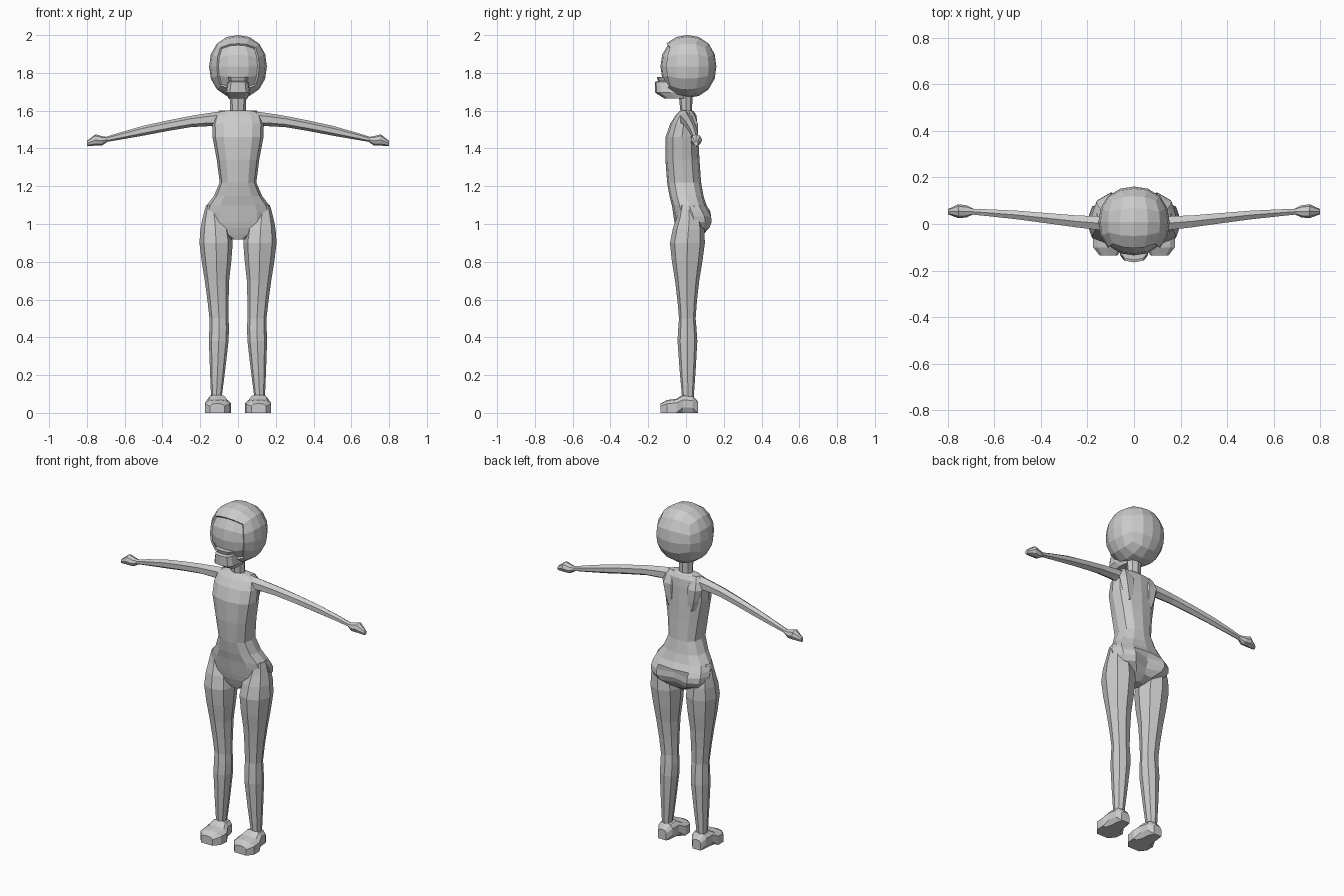
import bpy, bmesh, math
from mathutils import Vector

cube = bpy.data.objects.get("Cube")
if cube:
    bpy.data.objects.remove(cube, do_unlink=True)

GREY = (.6, .6, .6, 1)
material = bpy.data.materials.new("plain grey")
material.use_nodes = True
material.diffuse_color = GREY
material.node_tree.nodes["Principled BSDF"].inputs["Base Color"].default_value = GREY


def finish(name, bm, mirrored=False):
    """Turn a bmesh into a flat shaded object, optionally as a left and right pair."""
    bmesh.ops.recalc_face_normals(bm, faces=bm.faces)
    mesh = bpy.data.meshes.new(name)
    bm.to_mesh(mesh)
    bm.free()
    mesh.materials.append(material)
    part = bpy.data.objects.new(name, mesh)
    bpy.context.scene.collection.objects.link(part)
    if mirrored:
        part.modifiers.new("Mirror", "MIRROR").use_mirror_merge = False


def signed_power(value, power):
    return math.copysign(abs(value) ** power, value)


def smooth_rings(keys, steps):
    """Add in-between rings along a smooth curve through the key rings."""
    keys = [Vector(key) for key in keys]
    padded = [keys[0]] + keys + [keys[-1]]
    rings = []
    for before, start, end, after in zip(padded, padded[1:], padded[2:], padded[3:]):
        leave, arrive = (end - before) / 2, (after - start) / 2
        for step in range(steps):
            t = step / steps
            ease = t * t * (3 - 2 * t)
            rings.append(start.lerp(end, ease) + leave * t * (1 - t) ** 2
                         - arrive * t * t * (1 - t))
    return rings + [keys[-1]]


def symmetric(keys):
    """Expand (height, half width, front, back) into full rings."""
    return [(z, -half, half, front, back) for z, half, front, back in keys]


def loft(axis, keys, steps=1, sides=8, power=1, turn=0):
    """Skin rings (position, u min, u max, v min, v max) along an axis."""
    bm = bmesh.new()
    loops = []
    for pos, u_min, u_max, v_min, v_max in smooth_rings(keys, steps):
        loop = []
        for side in range(sides):
            angle = math.tau * (side + turn) / sides
            across = signed_power(math.cos(angle), power)
            along = signed_power(math.sin(angle), power)
            u = (u_min + u_max + (u_max - u_min) * across) / 2
            v = (v_min + v_max + (v_max - v_min) * along) / 2
            corner = {"x": (pos, u, v), "y": (u, pos, v), "z": (u, v, pos)}[axis]
            loop.append(bm.verts.new(corner))
        loops.append(loop)
    for lower, upper in zip(loops, loops[1:]):
        for side in range(sides):
            following = (side + 1) % sides
            bm.faces.new((lower[side], lower[following], upper[following], upper[side]))
    bm.faces.new(loops[0])
    bm.faces.new(loops[-1])
    return bm


# Head: rounded cube grid with a shallow recessed face
bm = bmesh.new()
bmesh.ops.create_cube(bm, size=2)
bmesh.ops.subdivide_edges(bm, edges=bm.edges[:], cuts=3, use_grid_fill=True)
for vert in bm.verts:
    ray = Vector([math.tan(c * math.pi / 4) for c in vert.co])
    ray /= sum(abs(c) ** 2.2 for c in ray) ** (1 / 2.2)
    vert.co = ray * .153 + Vector((0, .008, 1.834 + ray.z * .013))
bm.normal_update()
face = [f for f in bm.faces if f.normal.y < -.6 and abs(f.normal.x) < .65
        and f.calc_center_median().z > 1.74]
bmesh.ops.inset_region(bm, faces=face, thickness=.004, depth=-.01)
finish("head", bm)

# Jaw, with a small lip above the mouth line
finish("jaw", loft("z", symmetric([
    (1.665, .05, -.115, 0),
    (1.695, .065, -.163, 0),
    (1.752, .056, -.165, 0),
    (1.757, .05, -.148, 0),
    (1.778, .06, -.155, 0)]), sides=12, power=.6))

# Neck
finish("neck", loft("z", symmetric([
    (1.56, .06, -.035, .04),
    (1.6, .042, -.03, .032),
    (1.7, .045, -.04, .035)])))

# Torso: chest, waist, hips and seat, with a cleft at the back
bm = loft("z", symmetric([
    (1.602, .06, -.025, .03),
    (1.575, .125, -.055, .055),
    (1.46, .135, -.108, .065),
    (1.22, .097, -.1, .08),
    (1.1, .165, -.075, .108),
    (1.04, .182, -.066, .145),
    (.98, .16, -.055, .135),
    (.918, .035, -.035, .05)]), steps=2, sides=12, power=.85)
for vert in bm.verts:
    if abs(vert.co.x) < .01 and vert.co.y > .1 and vert.co.z < 1.06:
        vert.co.y -= .035
finish("torso", bm)

# Shoulder blades
finish("shoulder_blades", loft("z", [
    (1.6, .05, .1, 0, .03),
    (1.53, .03, .13, 0, .068),
    (1.4, .04, .09, .02, .058)], steps=2, sides=6), True)

# Legs
finish("legs", loft("z", [
    (1.1, .1, .168, -.03, .05),
    (1.03, .06, .188, -.05, .085),
    (.9, .028, .204, -.085, .1),
    (.7, .047, .176, -.058, .07),
    (.5, .05, .151, -.037, .051),
    (.38, .05, .154, -.045, .06),
    (.07, .088, .142, -.02, .04)], steps=2, power=.9), True)

# Feet: rounded shoes with flat soles
bm = loft("y", [
    (-.135, .07, .15, 0, .05),
    (-.1, .04, .178, 0, .068),
    (-.05, .035, .178, 0, .075),
    (-.015, .055, .165, 0, .098),
    (.035, .062, .158, 0, .092),
    (.063, .085, .14, 0, .06)], sides=10, power=.75, turn=.5)
for vert in bm.verts:
    if vert.co.z < .022:
        vert.co.z = 0
finish("feet", bm, True)

# Arms
finish("arms", loft("x", [
    (.1, -.036, .037, 1.517, 1.595),
    (.25, -.018, .041, 1.513, 1.572),
    (.5, .017, .06, 1.468, 1.52),
    (.71, .04, .068, 1.432, 1.458)], steps=2, sides=6, turn=.5), True)

# Hands: mitten shapes
finish("hands", loft("x", [
    (.69, .042, .066, 1.435, 1.46),
    (.72, .028, .08, 1.416, 1.465),
    (.755, .025, .085, 1.415, 1.475),
    (.8, .042, .064, 1.412, 1.44)]), True)
